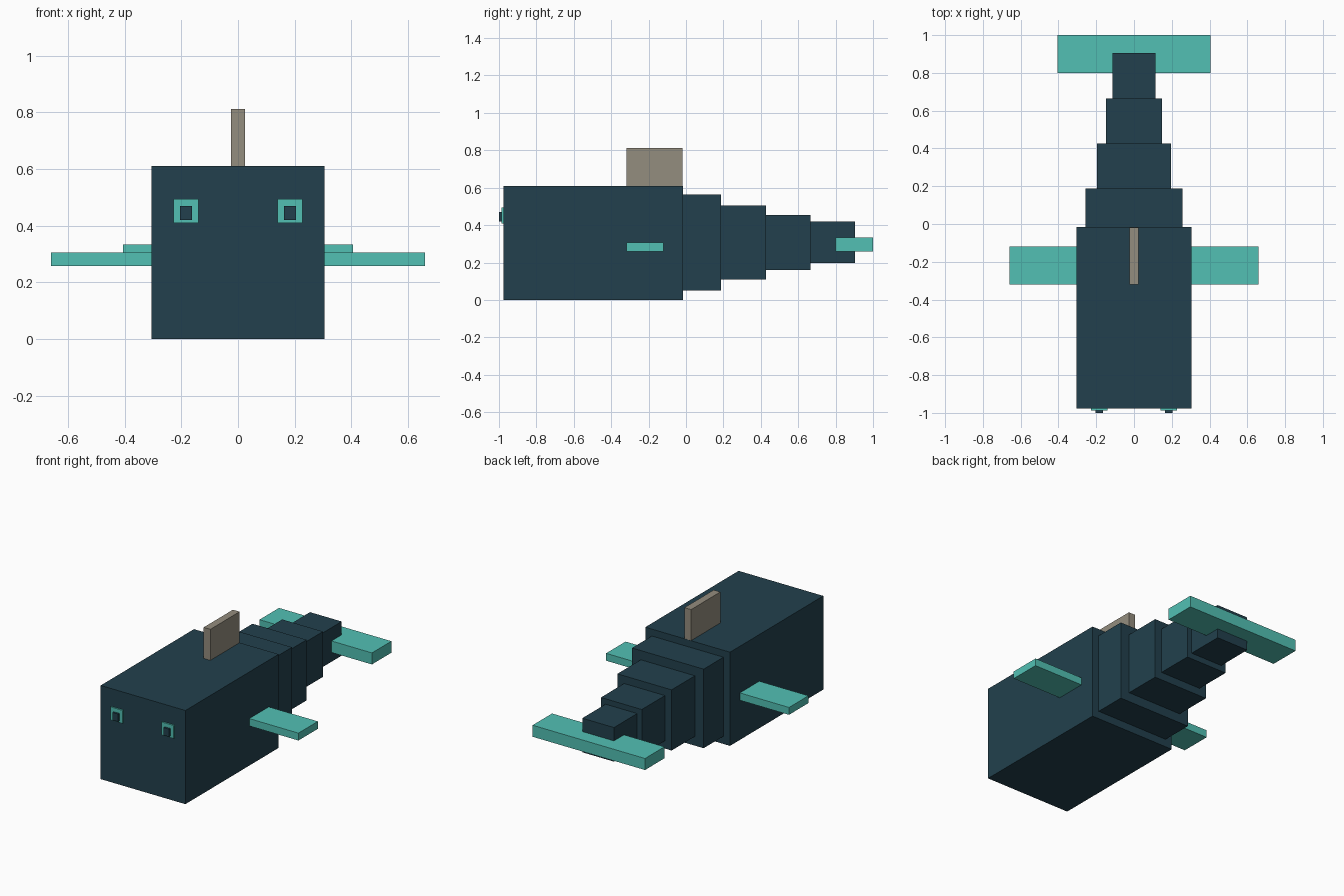
import bpy
import bmesh

if "Cube" in bpy.data.objects:
    bpy.data.objects.remove(bpy.data.objects["Cube"])


def material(name, rgb):
    m = bpy.data.materials.new(name)
    m.diffuse_color = (*rgb, 1.0)
    m.use_nodes = True
    m.node_tree.nodes["Principled BSDF"].inputs["Base Color"].default_value = m.diffuse_color
    return m


NAVY = material("dark_navy", (0.016, 0.051, 0.074))
TEAL = material("teal", (0.085, 0.530, 0.456))
GREY = material("warm_grey", (0.296, 0.266, 0.209))


def box(name, x, y, z, mat):
    """Box from (min, max) ranges on each axis."""
    bm = bmesh.new()
    bmesh.ops.create_cube(bm, size=1.0)
    for v in bm.verts:
        v.co = [r[0] if c < 0 else r[1] for c, r in zip(v.co, (x, y, z))]
    mesh = bpy.data.meshes.new(name)
    bm.to_mesh(mesh)
    bm.free()
    mesh.materials.append(mat)
    obj = bpy.data.objects.new(name, mesh)
    bpy.context.collection.objects.link(obj)
    return obj


def pair(name, x, y, z, mat):
    """The same box on both sides."""
    box(name + "_right", x, y, z, mat)
    box(name + "_left", (-x[1], -x[0]), y, z, mat)


# Body with the head
box("body", (-0.305, 0.305), (-0.977, -0.017), (0.0, 0.61), NAVY)

# Tail segments: half width, back end, bottom, top
start = -0.017
segments = [(0.258, 0.187, 0.05, 0.565), (0.195, 0.427, 0.11, 0.505),
            (0.147, 0.665, 0.16, 0.455), (0.114, 0.904, 0.198, 0.42)]
for i, (w, end, low, high) in enumerate(segments, 1):
    box(f"tail_segment_{i}", (-w, w), (start, end), (low, high), NAVY)
    start = end

# Fins
box("tail_fluke", (-0.405, 0.405), (0.8, 1.0), (0.258, 0.333), TEAL)
box("dorsal_fin", (-0.024, 0.024), (-0.319, -0.018), (0.61, 0.812), GREY)
pair("side_fin", (0.305, 0.659), (-0.319, -0.119), (0.258, 0.306), TEAL)

# Eyes with pupils
pair("eye", (0.14, 0.228), (-0.987, -0.977), (0.41, 0.495), TEAL)
pair("pupil", (0.163, 0.204), (-1.0, -0.987), (0.42, 0.47), NAVY)
